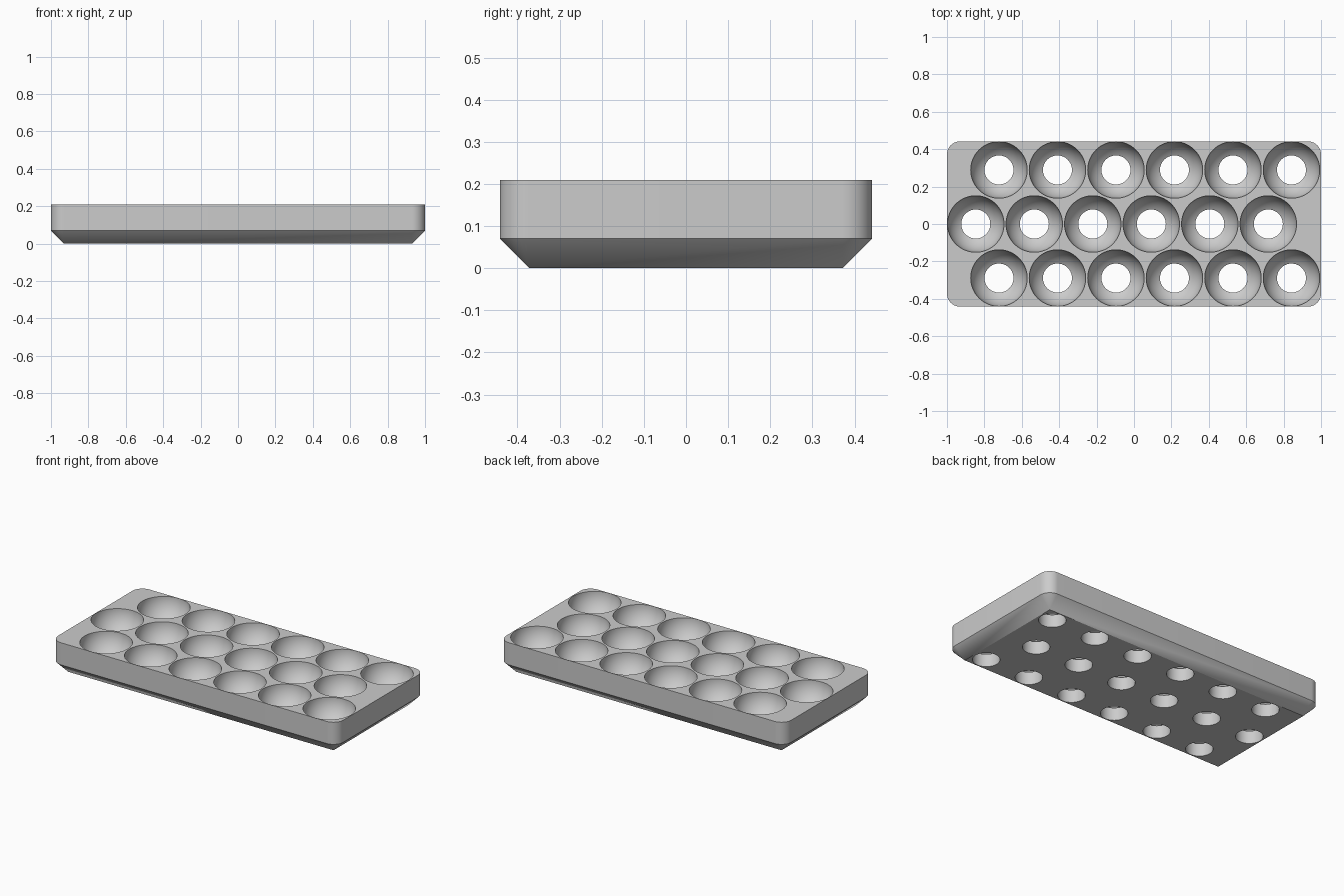
import bpy
import bmesh
from math import sin, cos, pi, asin

HALF_X, HALF_Y = 1.0, 0.442
HEIGHT, CHAMFER = 0.21, 0.07
CUP_R, HOLE_R = 0.151, 0.0775
PITCH, ROW_PITCH, ROW_END = 0.3128, 0.289, 0.842
SEGMENTS = 64

cube = bpy.data.objects.get("Cube")
if cube:
    bpy.data.objects.remove(cube, do_unlink=True)


def make_object(name, bm):
    mesh = bpy.data.meshes.new(name)
    bmesh.ops.recalc_face_normals(bm, faces=bm.faces)
    bm.to_mesh(mesh)
    bm.free()
    obj = bpy.data.objects.new(name, mesh)
    bpy.context.collection.objects.link(obj)
    return obj


def loft(bm, rings):
    """Skin closed rings of points into a capped solid."""
    loops = [[bm.verts.new(p) for p in ring] for ring in rings]
    n = len(loops[0])
    for low, high in zip(loops, loops[1:]):
        for i in range(n):
            j = (i + 1) % n
            bm.faces.new((low[i], low[j], high[j], high[i]))
    bm.faces.new(loops[0][::-1])
    bm.faces.new(loops[-1])


def rounded_rectangle(radius, z, steps=12):
    """Outline whose corner arcs share the same centres at any radius."""
    points = []
    for quarter, (sx, sy) in enumerate(((1, 1), (-1, 1), (-1, -1), (1, -1))):
        for i in range(steps + 1):
            a = (quarter + i / steps) * pi / 2
            points.append((sx * (HALF_X - CHAMFER) + radius * cos(a),
                           sy * (HALF_Y - CHAMFER) + radius * sin(a), z))
    return points


def circle(cx, cy, radius, z):
    return [(cx + radius * cos(2 * pi * i / SEGMENTS),
             cy + radius * sin(2 * pi * i / SEGMENTS), z) for i in range(SEGMENTS)]


# Tray block: square-cornered base flaring out to rounded walls
bm = bmesh.new()
loft(bm, [rounded_rectangle(0, 0),
          rounded_rectangle(CHAMFER, CHAMFER),
          rounded_rectangle(CHAMFER, HEIGHT)])
bmesh.ops.remove_doubles(bm, verts=bm.verts, dist=1e-5)
tray = make_object("tray", bm)

# Cup cutters: drain hole, hemispherical bowl, open top
start = asin(HOLE_R / CUP_R)
profile = [(HOLE_R, -0.05)]
for i in range(17):
    a = start + (pi / 2 - start) * i / 16
    profile.append((CUP_R * sin(a), HEIGHT - CUP_R * cos(a)))
profile.append((CUP_R, HEIGHT + 0.05))

bm = bmesh.new()
for row in (-1, 0, 1):
    for column in range(6):
        x = ROW_END - PITCH * column
        if row == 0:
            x = -x - 0.004  # middle row is staggered to the other end
        loft(bm, [circle(x, row * ROW_PITCH, r, z) for r, z in profile])
cutter = make_object("cup_cutter", bm)
cutter.hide_render = True

# Cut the cups
cut = tray.modifiers.new("cups", "BOOLEAN")
cut.operation = "DIFFERENCE"
cut.solver = "EXACT"
cut.object = cutter
bpy.ops.object.select_all(action="DESELECT")
tray.select_set(True)
bpy.context.view_layer.objects.active = tray
bpy.ops.object.modifier_apply(modifier=cut.name)
bpy.data.objects.remove(cutter, do_unlink=True)

# Plain grey finish
grey = bpy.data.materials.new("light_grey")
grey.use_nodes = True
colour = (0.6, 0.6, 0.6, 1)
grey.diffuse_color = colour
grey.node_tree.nodes["Principled BSDF"].inputs["Base Color"].default_value = colour
tray.data.materials.clear()
tray.data.materials.append(grey)
for face in tray.data.polygons:
    face.material_index = 0
bpy.ops.object.shade_smooth_by_angle()
